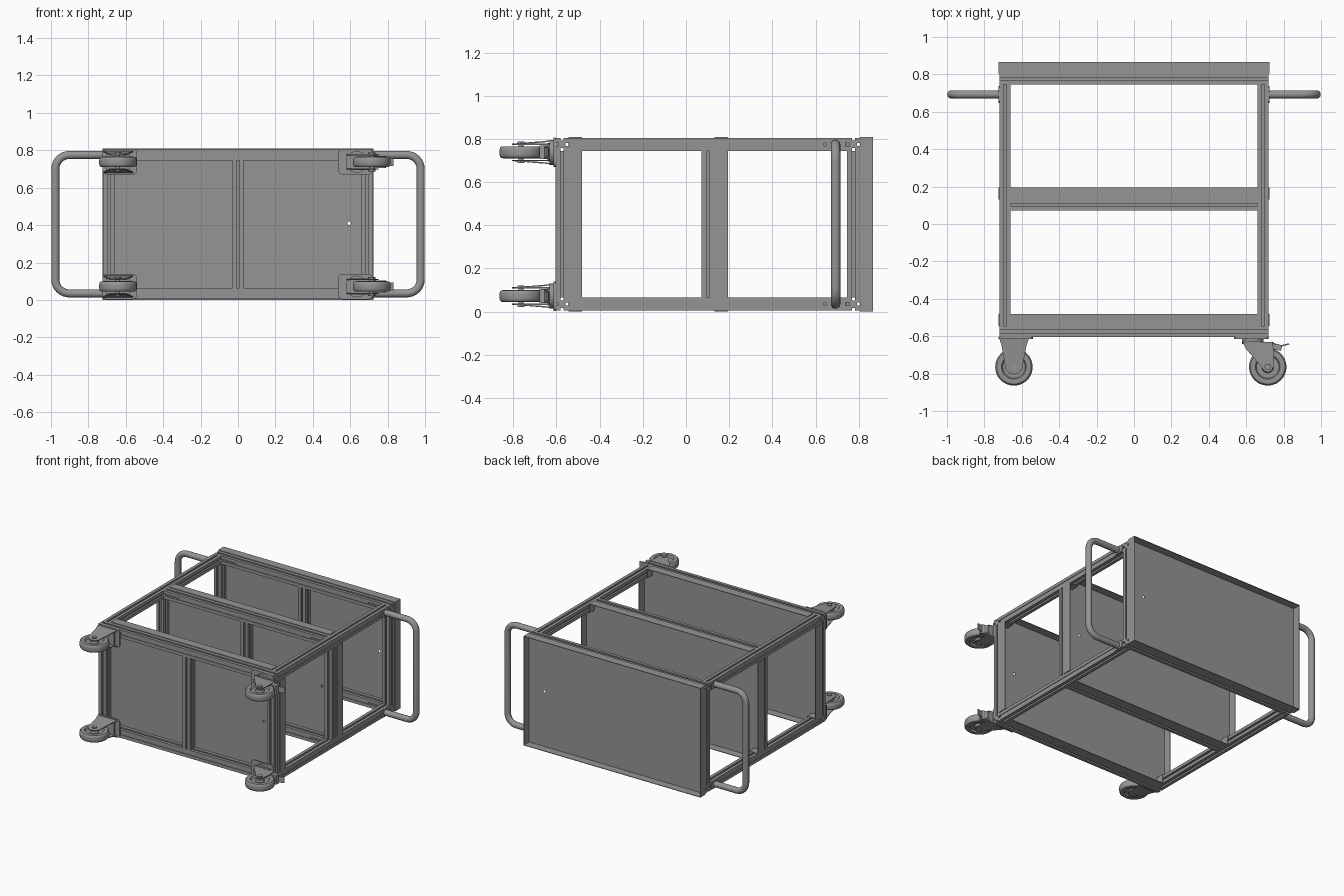
import bpy, bmesh, math

if "Cube" in bpy.data.objects:
    bpy.data.objects.remove(bpy.data.objects["Cube"])

ZC = 0.405      # mid depth of the cart
H = 0.03        # half width of slotted profile

# dark grey finish shared by all parts
GREY = bpy.data.materials.new("dark_grey")
GREY.diffuse_color = (0.3, 0.3, 0.3, 1)
GREY.use_nodes = True
GREY.node_tree.nodes["Principled BSDF"].inputs["Base Color"].default_value = GREY.diffuse_color


def finish(name, bm, smooth=False):
    bmesh.ops.recalc_face_normals(bm, faces=bm.faces)
    me = bpy.data.meshes.new(name)
    bm.to_mesh(me)
    bm.free()
    me.materials.append(GREY)
    ob = bpy.data.objects.new(name, me)
    bpy.context.collection.objects.link(ob)
    if smooth:
        bpy.context.view_layer.objects.active = ob
        ob.select_set(True)
        bpy.ops.object.shade_smooth_by_angle(angle=math.radians(35))
        ob.select_set(False)
    return ob


def extrude(name, pts, t0, t1, axis='Z', smooth=False, lean=None):
    """Prism of a 2D outline along an axis; lean shifts each point along it."""
    order = {'X': lambda u, v, t: (t, u, v), 'Y': lambda u, v, t: (u, t, v),
             'Z': lambda u, v, t: (u, v, t)}[axis]
    bm = bmesh.new()
    rings = [[bm.verts.new(order(u, v, t + (lean(u, v) if lean else 0))) for u, v in pts]
             for t in (t0, t1)]
    n = len(pts)
    for i in range(n):
        j = (i + 1) % n
        bm.faces.new((rings[0][i], rings[0][j], rings[1][j], rings[1][i]))
    bm.faces.new(rings[0])
    bm.faces.new(rings[1])
    return finish(name, bm, smooth)


def box(name, x0, x1, y0, y1, z0, z1):
    return extrude(name, [(x0, y0), (x1, y0), (x1, y1), (x0, y1)], z0, z1)


def circle(cx, cy, r, n=32):
    return [(cx + r * math.cos(2 * math.pi * i / n), cy + r * math.sin(2 * math.pi * i / n))
            for i in range(n)]


def round_rect(x0, x1, y0, y1, r, n=6):
    pts = []
    for k, (cx, cy) in enumerate([(x1 - r, y1 - r), (x0 + r, y1 - r), (x0 + r, y0 + r), (x1 - r, y0 + r)]):
        for i in range(n + 1):
            a = math.pi / 2 * (k + i / n)
            pts.append((cx + r * math.cos(a), cy + r * math.sin(a)))
    return pts


def rail(name, axis, u, v, t0, t1):
    """Slotted square extrusion."""
    side = [(H, -H), (H, -.007), (.017, -.007), (.017, .007), (H, .007)]
    pts = []
    for k in range(4):
        c, s = (1, 0, -1, 0)[k], (0, 1, 0, -1)[k]
        pts += [(u + c * a - s * b, v + s * a + c * b) for a, b in side]
    return extrude(name, pts, t0, t1, axis)


def tray_outline(inset, notched):
    """Rectangle in x and z, with corners cut out around the posts if notched."""
    x, z = 0.725 - inset, 0.405 - inset
    cx, cz = 0.659 - inset, 0.339 - inset
    quad = [(x, cz), (cx, cz), (cx, z)] if notched else [(x, z)]
    left = [(-a, b) for a, b in reversed(quad)]
    top = quad + left
    return [(a, ZC + b) for a, b in top + [(-a, -b) for a, b in top]]


def tray(name, y0, y1, notched):
    """Open sheet tray with upright rim and one drain hole."""
    w = 0.004
    bm = bmesh.new()
    loops = [[bm.verts.new((a, y, b)) for a, b in tray_outline(i, notched)]
             for i, y in ((0, y0), (0, y1), (w, y1), (w, y0 + w))]
    n = len(loops[0])
    for A, B in zip(loops, loops[1:]):
        for i in range(n):
            j = (i + 1) % n
            bm.faces.new((A[i], A[j], B[j], B[i]))
    bm.faces.new(loops[0])
    bm.faces.new(loops[-1])
    ob = finish(name, bm)
    cut = extrude(name + "_hole_cutter", circle(0.595, 0.41, 0.009, 16), y0 - .02, y0 + .03, 'Y')
    cut.hide_render = True
    cut.hide_set(True)
    m = ob.modifiers.new("drain_hole", 'BOOLEAN')
    m.operation, m.object, m.solver = 'DIFFERENCE', cut, 'EXACT'


def lathe(name, profile, cx, cy, cz, n=48):
    """Revolve (radius, z) profile about a z axis."""
    bm = bmesh.new()
    vs = [bm.verts.new((r, 0, z)) for r, z in profile]
    es = [bm.edges.new((vs[i], vs[(i + 1) % len(vs)])) for i in range(len(vs))]
    bmesh.ops.spin(bm, geom=vs + es, cent=(0, 0, 0), axis=(0, 0, 1), angle=2 * math.pi, steps=n)
    bmesh.ops.remove_doubles(bm, verts=bm.verts, dist=1e-5)
    bmesh.ops.translate(bm, verts=bm.verts, vec=(cx, cy, cz))
    return finish(name, bm, True)


ZLO, ZHI = 0.005 + H, 0.805 - H

# corner posts with recessed slot covers on the outer faces
for sx in (-1, 1):
    for z in (ZLO, ZHI):
        rail("corner_post", 'Y', sx * 0.69, z, -0.545, 0.745)
        xa, xb = sorted((sx * 0.706, sx * 0.716))
        box("post_slot_cover", xa, xb, -0.54, 0.64, z - .0068, z + .0068)

# shelf frames and trays
for level, yc, half, y0, y1 in (("bottom", -0.575, 0.72, -0.545, -0.482),
                                ("middle", 0.102, 0.66, 0.132, 0.195),
                                ("top", 0.775, 0.72, 0.805, 0.867)):
    for z in (ZLO, ZHI):
        rail(level + "_long_rail", 'X', yc, z, -half, half)
        box(level + "_rail_slot_cover", -.54, .54, yc - .026, yc - .016, z - .0068, z + .0068)
    for x in (-0.69, 0, 0.69):
        rail(level + "_cross_rail", 'Z', x, yc, ZLO + H, ZHI - H)
    tray(level + "_tray", y0, y1, level != "top")

# push handles
for sx in (-1, 1):
    r, xo, hz, y = 0.075, 0.977, 0.37, 0.693
    path = [(0.722, -hz)]
    path += [(xo - r + r * math.sin(a), -hz + r - r * math.cos(a))
             for a in [math.pi / 2 * i / 8 for i in range(9)]]
    path += [(x, -z) for x, z in reversed(path)]
    cu = bpy.data.curves.new("handle", 'CURVE')
    cu.dimensions = '3D'
    cu.bevel_depth, cu.bevel_resolution, cu.use_fill_caps = 0.022, 5, True
    cu.materials.append(GREY)
    sp = cu.splines.new('POLY')
    sp.points.add(len(path) - 1)
    for p, (x, z) in zip(sp.points, path):
        p.co = (sx * x, y, ZC + z, 1)
    sp.use_smooth = True
    bpy.context.collection.objects.link(bpy.data.objects.new("push_handle", cu))
    for z in (ZC - hz, ZC + hz):
        a, b = sorted((sx * 0.716, sx * 0.725))
        extrude("handle_flange", round_rect(y - .045, y + .045, z - .028, z + .028, .02), a, b, 'X', True)

# casters: fixed pair on the left, braked swivel pair on the right
tyre = [(.066, -.026), (.08, -.028), (.092, -.026), (.098, -.02), (.1, -.01), (.1, .01),
        (.098, .02), (.092, .026), (.08, .028), (.066, .026)]
rim = [(.012, -.027), (.028, -.027), (.032, -.012), (.06, -.012), (.067, -.023),
       (.067, .023), (.06, .012), (.032, .012), (.028, .027), (.012, .027)]
for sz in (-1, 1):
    z = ZC + sz * 0.333
    for kind, wx in (("fixed", -0.642), ("swivel", 0.715)):
        wy = -0.764
        lathe(kind + "_caster_tyre", tyre, wx, wy, z)
        lathe(kind + "_caster_rim", rim, wx, wy, z)
        extrude(kind + "_caster_axle", circle(wx, wy, .012, 20), z - .044, z + .044, smooth=True)
        for s in (-1, 1):
            extrude("axle_nut", circle(wx, wy, .019, 6), z + s * .038, z + s * .05)
        zp = ZC + sz * 0.334
        px = (-0.725, -0.54) if kind == "fixed" else (0.535, 0.72)
        extrude(kind + "_caster_plate", round_rect(*px, zp - .068, zp + .068, .025), -.614, -.604, 'Y', True)

    # fixed fork: tapered cheeks flaring out to the plate
    cheek = [(-.72, -.614), (-.562, -.614), (-.575, -.65), (-.598, -.775),
             (-.615, -.797), (-.642, -.805), (-.669, -.797), (-.687, -.775), (-.708, -.65)]
    for s in (-1, 1):
        extrude("fixed_caster_cheek", cheek, z + s * .035, z + s * .041,
                lean=lambda u, v, s=s: s * max(0, (v + .73) * .15))
    box("fixed_caster_crown", -.705, -.578, -.624, -.612, z - .05, z + .05)

    # swivel head, trailing fork and brake pedal
    extrude("swivel_bearing", circle(.635, z, .058), -.632, -.612, 'Y', True)
    extrude("swivel_crown", round_rect(.578, .745, z - .043, z + .043, .03), -.642, -.63, 'Y', True)
    fork = [(.58, -.632), (.74, -.632), (.75, -.69), (.745, -.765), (.732, -.787), (.715, -.794),
            (.697, -.787), (.682, -.765), (.6, -.67)]
    for s in (-1, 1):
        extrude("swivel_caster_cheek", fork, z + s * .035, z + s * .041)
    extrude("brake_housing", [(.7, -.636), (.775, -.643), (.792, -.655), (.785, -.678), (.75, -.672),
                              (.7, -.66)], z - .032, z + .032)
    extrude("brake_pedal", [(.74, -.634), (.785, -.648), (.828, -.638), (.831, -.644),
                            (.785, -.656), (.74, -.642)], z - .022, z + .022)
